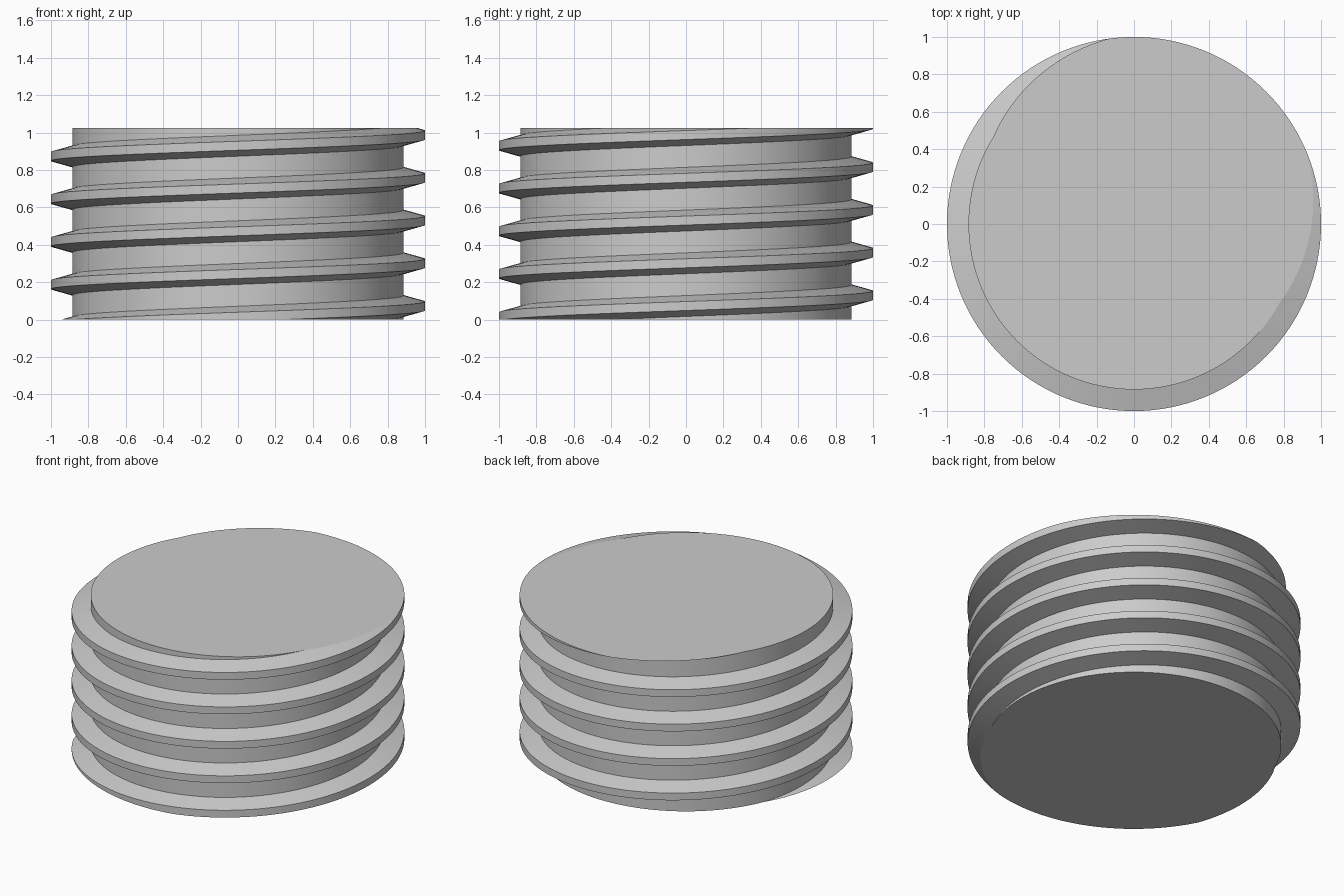
import bpy
import bmesh
import math

cube = bpy.data.objects.get("Cube")
if cube:
    bpy.data.objects.remove(cube, do_unlink=True)

HEIGHT = 1.025
PITCH = 0.2285
START = 0.073          # height of a crest at angle zero
ROOT, CREST = 0.885, 1.0
STEPS = 128            # columns per turn
TURNS = 8

# Thread section: radius and height offset from the crest middle
PROFILE = [(ROOT, -0.056), (CREST, -0.024), (CREST, 0.024), (ROOT, 0.056)]

# Sweep the section along the helix
bm = bmesh.new()
rings = []
for n in range(TURNS * STEPS):
    a = 2 * math.pi * n / STEPS
    z = START + PITCH * (n / STEPS - 2)
    rings.append([bm.verts.new((r * math.cos(a), r * math.sin(a), z + dz))
                  for r, dz in PROFILE])

for n in range(len(rings) - 1):
    p, q = rings[n], rings[n + 1]
    for j in range(len(PROFILE) - 1):
        bm.faces.new((p[j], q[j], q[j + 1], p[j + 1]))
    # Core wall between this turn and the next
    if n + 1 + STEPS < len(rings):
        up, uq = rings[n + STEPS], rings[n + 1 + STEPS]
        bm.faces.new((p[-1], q[-1], uq[0], up[0]))

# Cut both ends flat and close them
for z, direction in ((0, -1), (HEIGHT, 1)):
    cut = bmesh.ops.bisect_plane(
        bm, geom=bm.verts[:] + bm.edges[:] + bm.faces[:], dist=1e-6,
        plane_co=(0, 0, z), plane_no=(0, 0, direction), clear_outer=True)
    rim = [e for e in cut["geom_cut"]
           if isinstance(e, bmesh.types.BMEdge) and e.is_boundary]
    bmesh.ops.edgeloop_fill(bm, edges=rim)
bmesh.ops.recalc_face_normals(bm, faces=bm.faces[:])

mesh = bpy.data.meshes.new("threaded_plug")
bm.to_mesh(mesh)
bm.free()
plug = bpy.data.objects.new("threaded_plug", mesh)
bpy.context.collection.objects.link(plug)

# Plain grey
grey = bpy.data.materials.new("plain_grey")
grey.use_nodes = True
colour = (0.6, 0.6, 0.6, 1)
grey.diffuse_color = colour
grey.node_tree.nodes["Principled BSDF"].inputs["Base Color"].default_value = colour
mesh.materials.append(grey)

# Smooth round walls, crisp thread edges
bpy.context.view_layer.objects.active = plug
plug.select_set(True)
bpy.ops.object.shade_smooth_by_angle(angle=math.radians(12))
